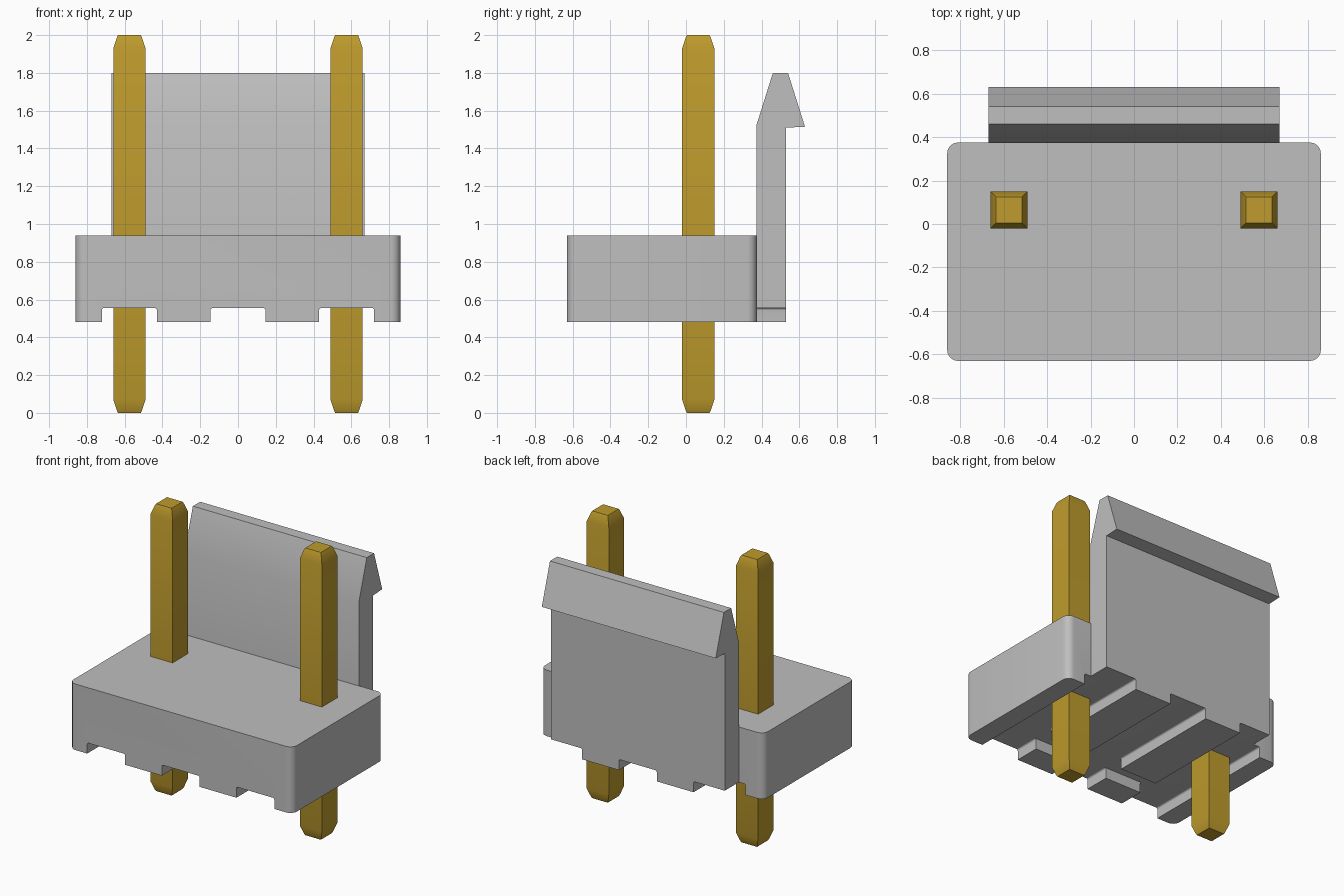
import bpy, bmesh
from math import radians

cube = bpy.data.objects.get("Cube")
if cube:
    bpy.data.objects.remove(cube, do_unlink=True)


def material(name, color):
    mat = bpy.data.materials.new(name)
    mat.use_nodes = True
    mat.diffuse_color = color
    mat.node_tree.nodes["Principled BSDF"].inputs["Base Color"].default_value = color
    return mat


grey = material("grey plastic", (0.52, 0.52, 0.52, 1))
gold = material("gold metal", (0.52, 0.33, 0.026, 1))


def finish(bm, name, mat):
    bmesh.ops.recalc_face_normals(bm, faces=bm.faces)
    mesh = bpy.data.meshes.new(name)
    bm.to_mesh(mesh)
    bm.free()
    obj = bpy.data.objects.new(name, mesh)
    bpy.context.collection.objects.link(obj)
    mesh.materials.append(mat)
    return obj


def box(name, mat, x, y, z, bevel=0, axis=2):
    """Box between (min, max) pairs; edges along one axis may be rounded."""
    bm = bmesh.new()
    bmesh.ops.create_cube(bm, size=1)
    for v in bm.verts:
        v.co = [lo + (c + 0.5) * (hi - lo) for c, (lo, hi) in zip(v.co, (x, y, z))]
    if bevel:
        edges = [e for e in bm.edges
                 if abs(e.verts[0].co[axis] - e.verts[1].co[axis]) > 1e-4]
        bmesh.ops.bevel(bm, geom=edges, offset=bevel, segments=6,
                        profile=0.5, affect='EDGES')
    return finish(bm, name, mat)


def extrude_x(name, mat, profile, half):
    """Side profile in (y, z) swept symmetrically across x."""
    bm = bmesh.new()
    face = bm.faces.new([bm.verts.new((-half, y, z)) for y, z in profile])
    new = bmesh.ops.extrude_face_region(bm, geom=[face])["geom"]
    moved = [v for v in new if isinstance(v, bmesh.types.BMVert)]
    bmesh.ops.translate(bm, verts=moved, vec=(2 * half, 0, 0))
    return finish(bm, name, mat)


def activate(obj):
    bpy.ops.object.select_all(action='DESELECT')
    obj.select_set(True)
    bpy.context.view_layer.objects.active = obj


def cut(obj, cutter):
    activate(obj)
    mod = obj.modifiers.new("cut", 'BOOLEAN')
    mod.operation = 'DIFFERENCE'
    mod.solver = 'EXACT'
    mod.object = cutter
    bpy.ops.object.modifier_apply(modifier=mod.name)


def smooth(obj):
    activate(obj)
    bpy.ops.object.shade_smooth_by_angle(angle=radians(25))


# Housing block and the upright locking tab behind it
housing = box("housing", grey, (-0.86, 0.86), (-0.63, 0.375), (0.48, 0.94), 0.05)
tab = extrude_x("locking_tab", grey, [
    (0.372, 0.48), (0.372, 1.52), (0.46, 1.8), (0.54, 1.8),
    (0.63, 1.515), (0.53, 1.51), (0.53, 0.48)], 0.67)

# Grooves underneath, running front to back
for centre in (-0.575, 0, 0.575):
    groove = box("groove_cutter", grey, (centre - 0.146, centre + 0.146),
                 (-1, 1), (0.3, 0.555), 0.012, 1)
    cut(housing, groove)
    cut(tab, groove)
    bpy.data.objects.remove(groove, do_unlink=True)

# Cross channel joining the grooves
channel = box("channel_cutter", grey, (-0.7, 0.7), (-0.45, -0.3), (0.3, 0.555))
cut(housing, channel)
bpy.data.objects.remove(channel, do_unlink=True)

smooth(housing)
smooth(tab)

# Square pins with tapered ends
for side, x in (("right", -0.575), ("left", 0.575)):
    bm = bmesh.new()
    rings = []
    for z, h in ((0, 0.06), (0.012, 0.066), (0.07, 0.085),
                 (1.93, 0.085), (1.988, 0.066), (2, 0.06)):
        rings.append([bm.verts.new((x + sx * h, 0.065 + sy * h, z))
                      for sx, sy in ((-1, -1), (1, -1), (1, 1), (-1, 1))])
    for low, high in zip(rings, rings[1:]):
        for i in range(4):
            j = (i + 1) % 4
            bm.faces.new((low[i], low[j], high[j], high[i]))
    bm.faces.new(rings[0])
    bm.faces.new(rings[-1])
    smooth(finish(bm, side + "_pin", gold))
